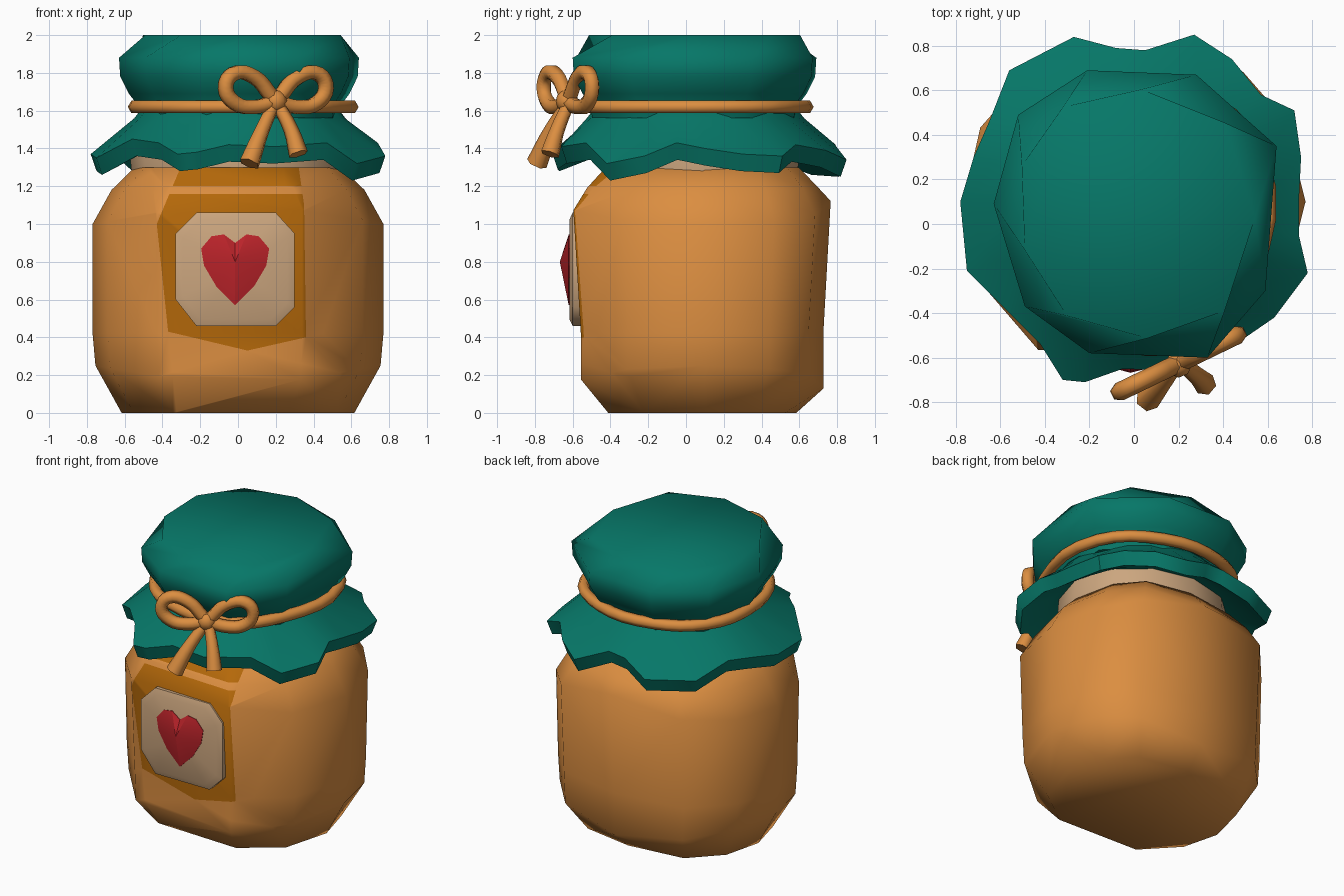
import bpy
import bmesh
from math import sin, cos, pi, atan2
from mathutils import Vector

if "Cube" in bpy.data.objects:
    bpy.data.objects.remove(bpy.data.objects["Cube"])


def material(name, colour):
    m = bpy.data.materials.new(name)
    m.use_nodes = True
    m.diffuse_color = (*colour, 1)
    bsdf = m.node_tree.nodes["Principled BSDF"]
    bsdf.inputs["Base Color"].default_value = (*colour, 1)
    bsdf.inputs["Roughness"].default_value = 0.8
    return m


honey = material("honey orange", (0.71, 0.27, 0.052))
amber = material("dark amber", (0.46, 0.14, 0.003))
cream = material("cream", (0.6, 0.38, 0.21))
red = material("heart red", (0.5, 0.017, 0.023))
green = material("cloth green", (0.002, 0.185, 0.138))


def add_object(name, data, *mats):
    ob = bpy.data.objects.new(name, data)
    bpy.context.collection.objects.link(ob)
    for m in mats:
        data.materials.append(m)
    return ob


def smooth(ob, angle=50):
    bpy.ops.object.select_all(action='DESELECT')
    ob.select_set(True)
    bpy.context.view_layer.objects.active = ob
    bpy.ops.object.shade_smooth_by_angle(angle=angle * pi / 180)


def loft(name, rings, *mats, angle=50, peak=None):
    """Skin equal-length rings, closing both ends (the last with a peak if given)."""
    bm = bmesh.new()
    rows = [[bm.verts.new(p) for p in ring] for ring in rings]
    n = len(rows[0])
    for a, b in zip(rows, rows[1:]):
        for i in range(n):
            j = (i + 1) % n
            bm.faces.new((a[i], a[j], b[j], b[i]))
    bm.faces.new(rows[0])
    if peak:
        tip = bm.verts.new(peak)
        for i in range(n):
            bm.faces.new((rows[-1][i], rows[-1][(i + 1) % n], tip))
    else:
        bm.faces.new(rows[-1])
    bmesh.ops.recalc_face_normals(bm, faces=bm.faces)
    me = bpy.data.meshes.new(name)
    bm.to_mesh(me)
    bm.free()
    ob = add_object(name, me, *mats)
    smooth(ob, angle)
    return ob


def ellipse(cx, cy, rx, ry, z, n):
    return [(cx + rx * cos(2 * pi * i / n), cy + ry * sin(2 * pi * i / n), z)
            for i in range(n)]


# Jar body: an uneven polygon whose corners sit lower at the sides
plan = [(.77, .1), (.68, .45), (.49, .66), (.05, .74), (-.45, .68), (-.69, .42),
        (-.77, .08), (-.69, -.25), (-.43, -.54), (.34, -.57), (.66, -.32)]


def body_ring(z, width, depth, side=0.0):
    return [(x * width, .09 + (y - .09) * depth, z + side * abs(x) / .77)
            for x, y in plan]


body = loft("jar_body", [body_ring(0, .8, .76), body_ring(.12, .98, .98, .13),
                         body_ring(.42, 1, .98), body_ring(1.13, 1, 1.04, -.13),
                         body_ring(1.2, .87, .93, -.02), body_ring(1.3, .71, .78)],
            honey, amber, angle=70)

# Amber panel cut into the front of the body
panel = [(-.43, 1), (-.37, .43), (.05, .33), (.36, .4), (.35, 1.1), (.32, 1.31), (-.3, 1.31)]
bm = bmesh.new()
bm.from_mesh(body.data)
bmesh.ops.triangulate(bm, faces=bm.faces)
sides = []
for (ax, az), (bx, bz) in zip(panel, panel[1:] + panel[:1]):
    sides.append((Vector((ax, 0, az)), Vector((bz - az, 0, ax - bx))))


def panel_faces(planes):
    return [f for f in bm.faces if f.normal.y < -.15 and f.calc_center_median().y < -.25
            and all((f.calc_center_median() - co).dot(no) < 0 for co, no in planes)]


band = [(Vector((0, 0, h)), Vector((0, 0, 1))) for h in (1.16, 1.2)]
for k, (co, no) in enumerate(sides + band):
    faces = panel_faces(sides[:k])
    geom = set(faces)
    for f in faces:
        geom.update(f.edges)
        geom.update(f.verts)
    bmesh.ops.bisect_plane(bm, geom=list(geom), plane_co=co, plane_no=no, dist=1e-5)
    bm.normal_update()
for f in panel_faces(sides):
    if not 1.16 < f.calc_center_median().z < 1.2:
        f.material_index = 1
bm.to_mesh(body.data)
bm.free()
smooth(body, 70)

# Glass neck
loft("jar_neck", [ellipse(0, .09, r, r * .89, z, 12)
                  for z, r in ((1.24, .56), (1.34, .57), (1.45, .56))], cream)

# Cream label plaque with clipped corners
octagon = [(-.33, .6), (-.22, .46), (.2, .46), (.3, .56),
           (.3, .95), (.2, 1.06), (-.22, 1.06), (-.33, .95)]
mid = Vector((-.015, .76))


def front_ring(points, y, scale):
    ring = []
    for p in points:
        q = mid + (Vector(p) - mid) * scale
        ring.append((q.x, y, q.y))
    return ring


loft("label_plaque", [front_ring(octagon, y, s) for y, s in
                      ((-.53, 1), (-.6, 1), (-.617, .88))],
     cream, peak=(mid.x, -.619, mid.y))

# Puffed heart on the plaque
half = [(.06, .945), (.125, .935), (.18, .87), (.165, .78), (.1, .67)]
heart = ([(mid.x, .9)] + [(mid.x + x, z) for x, z in half] + [(mid.x, .57)]
         + [(mid.x - x, z) for x, z in reversed(half)])
loft("heart", [front_ring(heart, y, 1) for y in (-.6, -.621)],
     red, peak=(mid.x, -.668, .8), angle=20)

# Cloth cap over the lid, its top turned half a side against the rim
cap = [(.28, .67), (-.21, .69), (-.52, .49), (-.63, .09), (-.49, -.37),
       (-.2, -.58), (.33, -.6), (.59, -.3), (.64, .35)]
cap_top = [((ax + bx) / 2, (ay + by) / 2)
           for (ax, ay), (bx, by) in zip(cap, cap[1:] + cap[:1])]


def cap_ring(z, s, outline=cap):
    return [(.02 + (x - .02) * s, .05 + (y - .05) * s, z) for x, y in outline]


loft("cloth_cap", [cap_ring(z, s) for z, s in
                   ((1.56, .84), (1.64, .86), (1.69, .92), (1.78, .99), (1.88, 1))]
     + [cap_ring(2, .88, cap_top)], green, angle=60)

# Flared cloth skirt: hem points as x, y and lower edge height
hem = [(.78, -.22, 1.27), (.74, -.05, 1.34), (.74, .1, 1.31), (.75, .3, 1.28),
       (.72, .51, 1.27), (.57, .58, 1.33), (.44, .74, 1.3), (.27, .85, 1.25),
       (.05, .78, 1.34), (-.08, .79, 1.33), (-.27, .84, 1.25), (-.56, .69, 1.26),
       (-.65, .46, 1.34), (-.72, .3, 1.32), (-.78, .1, 1.28), (-.75, -.21, 1.26),
       (-.56, -.4, 1.36), (-.42, -.54, 1.34), (-.32, -.7, 1.28), (-.22, -.71, 1.29),
       (-.05, -.65, 1.33), (.2, -.66, 1.32), (.47, -.53, 1.34), (.63, -.42, 1.23)]


def skirt_ring(z, r):
    ring = []
    for x, y, _ in hem:
        a = atan2(y - .05, x)
        ring.append((.01 + r * cos(a), .05 + r * sin(a) * 1.03, z))
    return ring


def hem_ring(scale, lift):
    return [(x * scale, .06 + (y - .06) * scale, z + lift) for x, y, z in hem]


loft("cloth_skirt", [skirt_ring(1.64, .5), skirt_ring(1.56, .56), hem_ring(1, .09),
                     hem_ring(.96, 0), skirt_ring(1.42, .55)], green, angle=60)


# Twine ring, bow loops, tails and knot
def twine(name, points, radius, widths=None, closed=False):
    cu = bpy.data.curves.new(name, 'CURVE')
    cu.dimensions = '3D'
    cu.bevel_depth = radius
    cu.bevel_resolution = 1
    cu.resolution_u = 4
    cu.use_fill_caps = True
    sp = cu.splines.new('BEZIER')
    sp.bezier_points.add(len(points) - 1)
    for i, (bp, p) in enumerate(zip(sp.bezier_points, points)):
        bp.co = p
        bp.handle_left_type = bp.handle_right_type = 'AUTO'
        bp.radius = widths[i] if widths else 1
    sp.use_cyclic_u = closed
    ob = add_object(name, cu, honey)
    bpy.ops.object.select_all(action='DESELECT')
    ob.select_set(True)
    bpy.context.view_layer.objects.active = ob
    bpy.ops.object.convert(target='MESH')
    smooth(bpy.context.view_layer.objects.active, 75)


twine("twine_ring", cap_ring(1.62, .87), .038, closed=True)

knot = Vector((.2, -.615, 1.65))
along = Vector((.9, .435, 0))
loop = [(0, 0), (.12, -.03), (.24, -.01), (.295, .07), (.25, .145), (.13, .13), (.02, .02)]
for side, label in ((1, "left"), (-1, "right")):
    twine("bow_loop_" + label,
          [knot + along * u * side + Vector((0, -.01, w)) for u, w in loop], .042)
twine("bow_tail_right", [knot, (.13, -.71, 1.5), (.06, -.79, 1.32)], .04, (.8, 1, 1.4))
twine("bow_tail_left", [knot, (.28, -.68, 1.5), (.32, -.72, 1.37)], .04, (.8, 1, 1.3))

bpy.ops.mesh.primitive_uv_sphere_add(segments=8, ring_count=6, radius=.06,
                                     location=knot + Vector((0, -.015, 0)))
bow_knot = bpy.context.object
bow_knot.name = "bow_knot"
bow_knot.data.materials.append(honey)
smooth(bow_knot)
